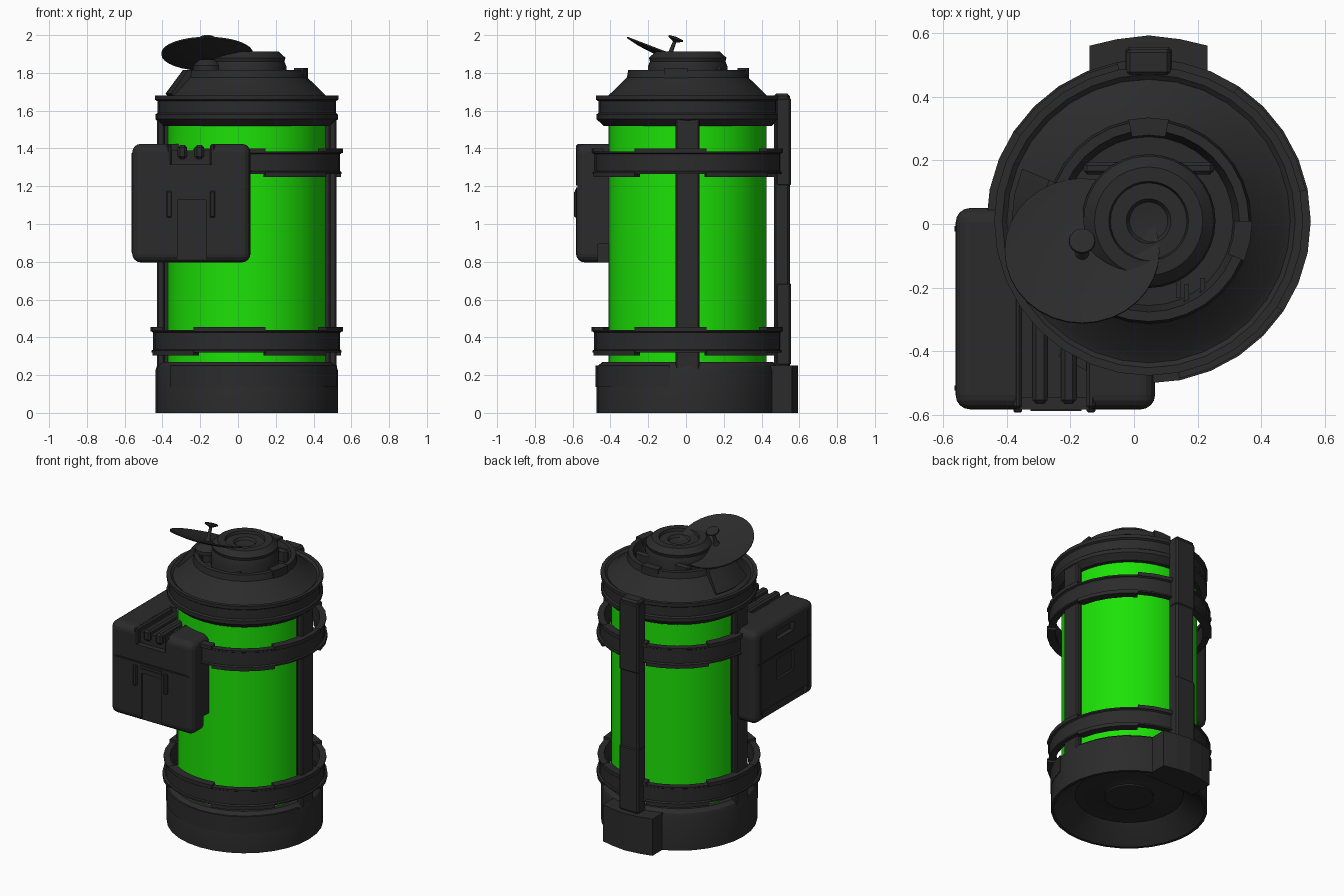
import bpy, bmesh, math
from mathutils import Matrix

if "Cube" in bpy.data.objects:
    bpy.data.objects.remove(bpy.data.objects["Cube"])

CX, CY = 0.046, 0.009      # axis of the tank
STEP = 360 / 32


def material(name, rgb):
    m = bpy.data.materials.new(name)
    m.diffuse_color = (*rgb, 1)
    m.use_nodes = True
    m.node_tree.nodes["Principled BSDF"].inputs["Base Color"].default_value = m.diffuse_color
    return m


GREY = material("dark_grey", (0.024, 0.024, 0.024))
GREEN = material("bright_green", (0.012, 0.76, 0.002))


def finish(bm, name, mat=GREY, smooth=30):
    bmesh.ops.recalc_face_normals(bm, faces=bm.faces)
    me = bpy.data.meshes.new(name)
    bm.to_mesh(me)
    bm.free()
    me.materials.append(mat)
    ob = bpy.data.objects.new(name, me)
    bpy.context.collection.objects.link(ob)
    bpy.context.view_layer.objects.active = ob
    for o in bpy.context.selected_objects:
        o.select_set(False)
    ob.select_set(True)
    if smooth:
        bpy.ops.object.shade_smooth_by_angle(angle=math.radians(smooth))
    return ob


def sweep(name, prof, start=0, count=32, mat=GREY, step=STEP, centre=(CX, CY), matrix=None):
    """Revolve a closed (r, z) profile; start and count are in steps."""
    bm = bmesh.new()
    full = abs(count * step - 360) < 0.01
    rings = []
    for i in range(count if full else count + 1):
        a = math.radians((start + i) * step)
        rings.append([bm.verts.new((centre[0] + r * math.cos(a), centre[1] + r * math.sin(a), z))
                      for r, z in prof])
    n = len(prof)
    for i in range(count):
        A, B = rings[i], rings[(i + 1) % len(rings)]
        for j in range(n):
            k = (j + 1) % n
            bm.faces.new((A[j], B[j], B[k], A[k]))
    if not full:
        bm.faces.new(rings[0])
        bm.faces.new(rings[-1])
    bmesh.ops.remove_doubles(bm, verts=bm.verts, dist=1e-5)
    if matrix:
        bm.transform(matrix)
    return finish(bm, name, mat)


def arc(name, r0, r1, z0, z1, start, count):
    return sweep(name, [(r0, z0), (r1, z0), (r1, z1), (r0, z1)], start, count)


def box(name, x0, x1, y0, y1, z0, z1, bev=0.0, seg=1):
    bm = bmesh.new()
    bmesh.ops.create_cube(bm, size=1)
    bm.transform(Matrix.Translation(((x0 + x1) / 2, (y0 + y1) / 2, (z0 + z1) / 2))
                 @ Matrix.Diagonal((x1 - x0, y1 - y0, z1 - z0, 1)))
    if bev:
        bmesh.ops.bevel(bm, geom=bm.edges[:], offset=bev, segments=seg, profile=0.5, affect='EDGES')
    return finish(bm, name, smooth=0)


def cut(target, *cutters):
    for c in cutters:
        m = target.modifiers.new("cut", 'BOOLEAN')
        m.object, m.operation, m.solver = c, 'DIFFERENCE', 'EXACT'
        bpy.context.view_layer.objects.active = target
        bpy.ops.object.modifier_apply(modifier=m.name)
        bpy.data.objects.remove(c)


# glass tank
sweep("glass_tank", [(0, 0.24), (0.418, 0.24), (0.418, 1.55), (0, 1.55)],
      count=64, step=360 / 64, mat=GREEN)

# base with recessed underside
sweep("base", [(0, 0.095), (0.16, 0.095), (0.17, 0.1), (0.335, 0.1), (0.35, 0.085), (0.465, 0.0),
               (0.483, 0.0), (0.483, 0.225), (0.475, 0.25), (0.45, 0.27), (0, 0.27)])
sweep("base_foot_disc", [(0, 0.085), (0.15, 0.085), (0.15, 0.11), (0, 0.11)])
arc("base_panel", 0.44, 0.487, 0.137, 0.25, 19, 12)

# lid: collar, cone and open bowl
sweep("lid", [(0, 1.53), (0.43, 1.52), (0.445, 1.52), (0.483, 1.555), (0.483, 1.58), (0.473, 1.588),
              (0.473, 1.65), (0.485, 1.658), (0.485, 1.68), (0.46, 1.68), (0.445, 1.668),
              (0.42, 1.68), (0.322, 1.775), (0.315, 1.815), (0.285, 1.815), (0.265, 1.75), (0, 1.75)])
sweep("lid_cone_panel", [(0.40, 1.66), (0.43, 1.69), (0.338, 1.815), (0.30, 1.815), (0.30, 1.75)], 14, 4)
arc("lid_rim_clip", 0.27, 0.325, 1.76, 1.825, 7, 2)
arc("lid_rim_clip", 0.27, 0.325, 1.76, 1.825, 30, 2)

# round cap in the bowl
sweep("top_cap", [(0, 1.74), (0.21, 1.74), (0.21, 1.835), (0.2, 1.86), (0.205, 1.88), (0.17, 1.912),
                  (0.125, 1.912), (0.12, 1.895), (0.07, 1.895), (0.06, 1.88), (0, 1.872)])
box("cap_bracket", CX - 0.205, CX + 0.205, 0.155, 0.195, 1.74, 1.83, 0.012)
for x, y in ((0.14, -0.2), (0.165, -0.22), (0.215, -0.2)):
    box("bowl_pipe", x - 0.008, x + 0.008, y - 0.03, y + 0.03, 1.74, 1.79)

# hoops with raised arc sections
for z in (0.38, 1.325):
    sweep("hoop", [(0.462, z - 0.06), (0.503, z - 0.06), (0.503, z - 0.05), (0.495, z - 0.045),
                   (0.495, z + 0.045), (0.503, z + 0.05), (0.503, z + 0.06), (0.462, z + 0.06)])
    for s in (24, 0, 8, 16):
        arc("hoop_upper_lip", 0.455, 0.509, z + 0.05, z + 0.075, s - 3, 4)
        arc("hoop_lower_lip", 0.455, 0.509, z - 0.075, z - 0.05, s + 1, 4)

# side posts
for s in (-1, 1):
    x0, x1 = sorted((CX + s * 0.435, CX + s * 0.475))
    box("side_post", x0, x1, -0.055, 0.072, 0.22, 1.56, 0.008)
    x0, x1 = sorted((CX + s * 0.41, CX + s * 0.445))
    box("side_post_core", x0, x1, -0.03, 0.045, 0.22, 1.56)

# back spine and its foot
box("back_spine", CX - 0.07, CX + 0.07, 0.465, 0.55, 0.2, 1.69, 0.012)
box("spine_lower_plate", CX - 0.073, CX + 0.073, 0.475, 0.556, 0.25, 0.69, 0.01)
box("spine_upper_plate", CX - 0.073, CX + 0.073, 0.475, 0.556, 1.2, 1.67, 0.01)
bm = bmesh.new()
foot = [(-0.185, 0.4), (-0.185, 0.56), (-0.1, 0.58), (0, 0.592), (0.1, 0.58), (0.185, 0.56), (0.185, 0.4)]
lo = [bm.verts.new((CX + x, y, 0)) for x, y in foot]
f = bm.faces.new(lo)
up = bmesh.ops.extrude_face_region(bm, geom=[f])
bmesh.ops.translate(bm, vec=(0, 0, 0.25), verts=[v for v in up["geom"] if isinstance(v, bmesh.types.BMVert)])
finish(bm, "spine_foot", smooth=0)

# equipment case, with trenches cut in the top, front and left
case = box("case", -0.56, 0.066, -0.582, 0.05, 0.797, 1.424, 0.045, 4)
cut(case,
    box("cut_top", -0.37, -0.13, -0.7, -0.2, 1.39, 1.5),
    box("cut_front", -0.36, -0.14, -0.7, -0.545, 1.315, 1.5),
    box("cut_panel", -0.32, -0.17, -0.7, -0.57, 0.7, 1.13),
    box("cut_seam", -0.6, 0.1, -0.7, -0.575, 1.194, 1.203),
    box("cut_left_seam", -0.7, -0.553, -0.7, 0.1, 1.194, 1.203),
    box("cut_left", -0.7, -0.545, -0.36, -0.18, 1.03, 1.17),
    box("cut_left_top", -0.7, -0.53, -0.36, -0.18, 1.3, 1.36),
    box("cut_left_foot", -0.7, -0.535, -0.5, -0.03, 0.7, 0.87),
    box("cut_right_foot", -0.05, 0.2, -0.465, -0.2, 0.7, 0.895))
for x in (-0.295, -0.205):
    box("case_rib", x - 0.024, x + 0.024, -0.565, -0.2, 1.345, 1.418, 0.012)
for x in (-0.365, -0.135):
    box("case_rail", x - 0.014, x + 0.014, -0.582, -0.2, 1.31, 1.424, 0.01)
    box("case_latch", x - 0.014, x + 0.014, -0.592, -0.56, 1.035, 1.175, 0.005)
for z in (1.15, 1.17):
    box("front_strip", -0.325, -0.165, -0.587, -0.57, z, z + 0.012)
for y in (-0.515, -0.015):
    box("left_latch", -0.564, -0.54, y - 0.008, y + 0.008, 0.85, 1.375)

# dish antenna, tilted back
tilt = Matrix.Translation((-0.163, -0.092, 1.882)) @ Matrix.Rotation(math.radians(-21), 4, 'X')
sweep("dish", [(0, 0), (0.09, 0.003), (0.17, 0.01), (0.243, 0.024), (0.243, 0.016),
               (0.17, 0.0), (0.09, -0.009), (0, -0.012)], centre=(0, 0), matrix=tilt)
sweep("dish_feed_stem", [(0, 0), (0.022, 0.0), (0.012, 0.02), (0.009, 0.1), (0, 0.1)],
      count=16, step=22.5, centre=(0, 0), matrix=tilt)
sweep("dish_feed_cap", [(0, 0.085), (0.015, 0.09), (0.042, 0.104), (0.04, 0.112), (0, 0.116)],
      count=16, step=22.5, centre=(0, 0), matrix=tilt)
sweep("dish_mount", [(0, 1.74), (0.03, 1.74), (0.03, 1.81), (0.075, 1.815), (0.075, 1.84),
                     (0.04, 1.87), (0, 1.875)], count=16, step=22.5, centre=(-0.163, -0.095))
